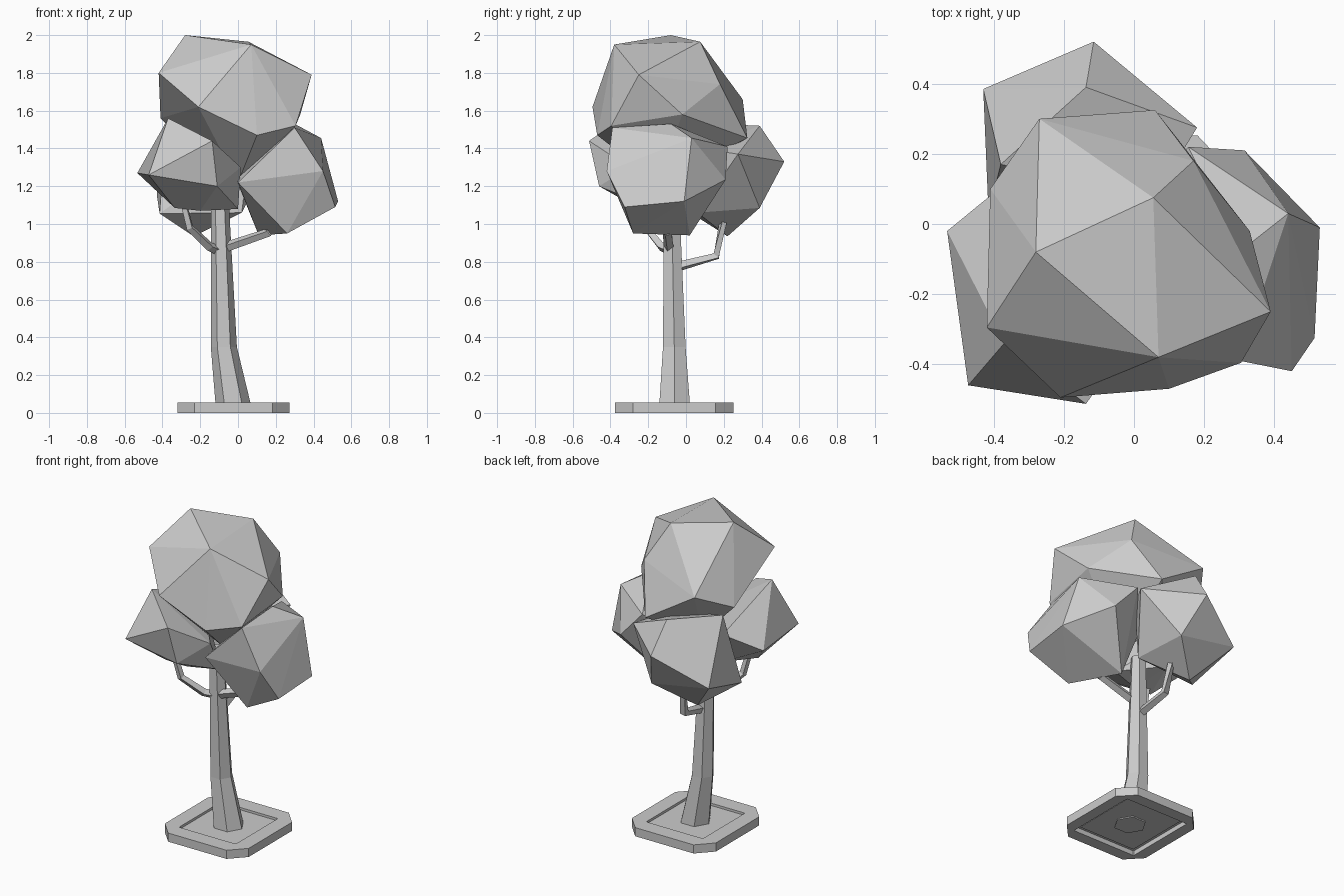
import bpy
import bmesh
from mathutils import Vector, Matrix
from math import cos, sin, tau

default_cube = bpy.data.objects.get("Cube")
if default_cube:
    bpy.data.objects.remove(default_cube, do_unlink=True)

# Single plain grey for everything
grey = bpy.data.materials.new("light_grey")
grey.use_nodes = True
grey.diffuse_color = (0.6, 0.6, 0.6, 1)
grey.node_tree.nodes["Principled BSDF"].inputs["Base Color"].default_value = (0.6, 0.6, 0.6, 1)


def finish(name, bm):
    """Turn a bmesh into a flat shaded object."""
    bmesh.ops.recalc_face_normals(bm, faces=bm.faces)
    mesh = bpy.data.meshes.new(name)
    bm.to_mesh(mesh)
    bm.free()
    mesh.materials.append(grey)
    obj = bpy.data.objects.new(name, mesh)
    bpy.context.collection.objects.link(obj)
    return obj


def bridge(bm, ring_a, ring_b):
    count = len(ring_a)
    for i in range(count):
        j = (i + 1) % count
        bm.faces.new((ring_a[i], ring_a[j], ring_b[j], ring_b[i]))


def tube(name, path, radii, sides, upright=False):
    """Loft a polygon section along a path and cap both ends."""
    bm = bmesh.new()
    path = [Vector(p) for p in path]
    rings = []
    for i, (centre, radius) in enumerate(zip(path, radii)):
        before, after = path[max(i - 1, 0)], path[min(i + 1, len(path) - 1)]
        along = Vector((0, 0, 1)) if upright else (after - before).normalized()
        side = Vector((1, 0, 0)) if upright else along.cross((0.3, 0.2, 1)).normalized()
        other = along.cross(side)
        rings.append([bm.verts.new(centre + radius * (cos(tau * k / sides) * side
                                                      + sin(tau * k / sides) * other))
                      for k in range(sides)])
    for ring_a, ring_b in zip(rings, rings[1:]):
        bridge(bm, ring_a, ring_b)
    bm.faces.new(rings[0])
    bm.faces.new(rings[-1])
    return finish(name, bm)


def leaf_clump(name, corners):
    """Faceted foliage: the convex skin around a few corners."""
    bm = bmesh.new()
    for corner in corners:
        bm.verts.new(corner)
    hull = bmesh.ops.convex_hull(bm, input=bm.verts)
    loose = {g for g in hull["geom_interior"] + hull["geom_unused"]
             if isinstance(g, bmesh.types.BMVert)}
    bmesh.ops.delete(bm, geom=list(loose), context='VERTS')
    return finish(name, bm)


# Planter frame: slightly deep rectangle with cut corners and a stepped opening
BASE_CENTRE = Vector((-0.024, -0.062, 0))
BASE_TOP = 0.055
DEPTH_RATIO = 1.06


def cut_square(bm, half, cut, z):
    ring = []
    for turn in range(4):
        spin = Matrix.Rotation(tau * turn / 4, 3, 'Z')
        for y in (cut - half, half - cut):
            corner = spin @ Vector((half, y, z))
            corner.y *= DEPTH_RATIO
            ring.append(bm.verts.new(corner + BASE_CENTRE))
    return ring


frame = bmesh.new()
loops = [cut_square(frame, *spec) for spec in (
    (0.296, 0.09, 0), (0.296, 0.09, BASE_TOP),
    (0.2, 0.005, BASE_TOP), (0.2, 0.005, 0.03),
    (0.225, 0.005, 0.03), (0.225, 0.005, 0))]
for n, loop in enumerate(loops):
    bridge(frame, loop, loops[(n + 1) % len(loops)])
finish("planter_frame", frame)

# Soil panel sunk inside the frame
soil = bmesh.new()
bmesh.ops.create_cube(soil, size=1, matrix=Matrix.Translation(BASE_CENTRE + Vector((0, 0, 0.03)))
                      @ Matrix.Diagonal((0.4, 0.4 * DEPTH_RATIO, 0.02, 1)))
finish("soil_panel", soil)

# Leaning trunk
tube("trunk", [(-0.02, -0.06, 0.012), (-0.075, -0.062, 0.35), (-0.097, -0.077, 1.16)],
     [0.096, 0.069, 0.046], 6, upright=True)

# Bent branches
branches = {
    "right_branch": [(-0.1, -0.08, 0.86), (-0.15, -0.13, 0.88), (-0.255, -0.21, 0.98), (-0.3, -0.23, 1.16)],
    "left_branch": [(-0.09, -0.09, 0.87), (0.16, -0.1, 0.955), (0.2, -0.1, 1.1)],
    "back_branch": [(-0.08, -0.06, 0.77), (-0.1, 0.16, 0.83), (-0.12, 0.21, 1.08)],
}
for name, path in branches.items():
    tube(name, path, [0.028, 0.025, 0.022, 0.018], 4)

# Foliage clumps
leaf_clump("top_foliage", [
    (-.28, -.08, 2), (.055, .075, 1.965), (.07, -.38, 1.95), (.39, -.25, 1.79),
    (-.42, -.295, 1.8), (-.21, -.495, 1.62), (.1, -.47, 1.47), (.17, .18, 1.74),
    (-.27, .3, 1.66), (.06, .325, 1.455), (.33, -.02, 1.58), (-.41, .1, 1.56),
    (.305, -.396, 1.52), (0, -.15, 1.22), (-.15, .05, 1.3)])
leaf_clump("left_foliage", [
    (.44, .03, 1.455), (.53, -.01, 1.12), (.515, -.325, 1.09), (.45, -.42, 1.28),
    (.3, -.39, 1.51), (.3, -.08, 1.53), (.315, .21, 1.235), (.155, .22, 1.41),
    (.26, -.28, .95), (.11, .02, .94), (0, -.33, 1.22), (-.02, .02, 1.26)])
leaf_clump("right_foliage", [
    (-.37, -.34, 1.56), (-.137, -.513, 1.44), (-.473, -.46, 1.26), (-.533, -.02, 1.27),
    (-.11, -.46, 1.2), (-.335, -.25, 1.085), (-.2, -.23, 1.07), (0, -.17, 1.08),
    (.015, -.3, 1.3), (-.35, .13, 1.38), (-.25, 0, 1.13)])
leaf_clump("back_foliage", [
    (-.115, .52, 1.33), (-.137, .39, 1.52), (-.43, .385, 1.155), (-.38, .17, 1.53),
    (.18, .275, 1.37), (-.03, .39, 1.085), (-.415, .03, 1.055), (-.235, .22, .935),
    (.02, .06, 1.06), (.06, .08, 1.4)])
